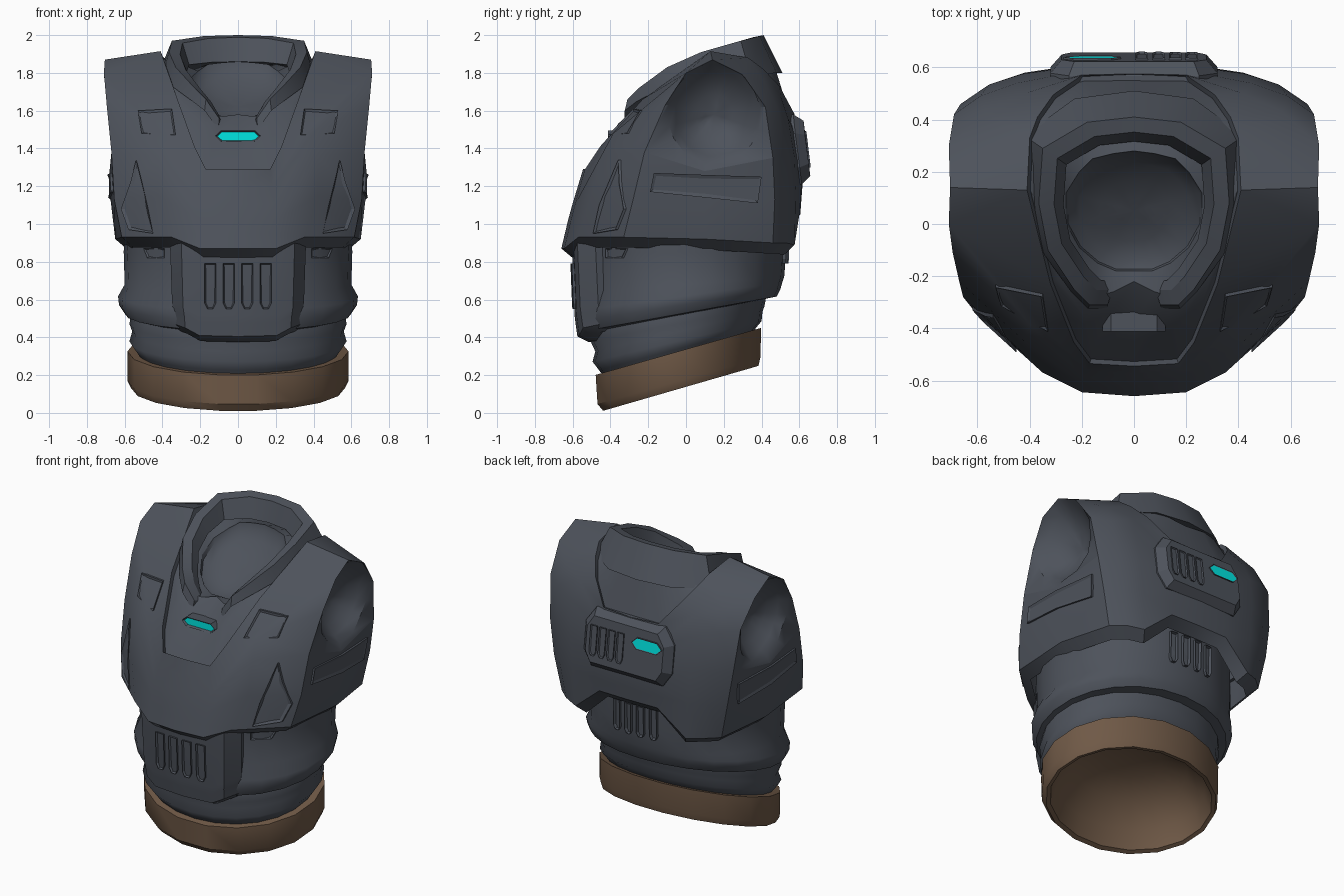
import bpy, bmesh, math
from mathutils import Vector as V
from mathutils.bvhtree import BVHTree

if "Cube" in bpy.data.objects:
    bpy.data.objects.remove(bpy.data.objects["Cube"])


def material(name, rgb):
    m = bpy.data.materials.new(name)
    m.diffuse_color = (*rgb, 1)
    m.use_nodes = True
    m.node_tree.nodes["Principled BSDF"].inputs["Base Color"].default_value = m.diffuse_color
    return m


ARMOUR = material("dark slate", (0.075, 0.085, 0.105))
BROWN = material("brown leather", (0.16, 0.10, 0.062))
CYAN = material("cyan light", (0.0, 0.90, 0.87))


def finish(name, bm, mats=(ARMOUR,), angle=28):
    bmesh.ops.recalc_face_normals(bm, faces=bm.faces)
    me = bpy.data.meshes.new(name)
    bm.to_mesh(me)
    bm.free()
    for m in mats:
        me.materials.append(m)
    ob = bpy.data.objects.new(name, me)
    bpy.context.collection.objects.link(ob)
    bpy.ops.object.select_all(action='DESELECT')
    ob.select_set(True)
    bpy.context.view_layer.objects.active = ob
    bpy.ops.object.shade_smooth_by_angle(angle=math.radians(angle))
    return ob


def loft(bm, rows, tips=(None, None), skip=lambda r, c: False, caps=False):
    """Quads between closed rings, with optional end points or end caps."""
    vs = [[bm.verts.new(p) for p in row] for row in rows]
    n = len(vs[0])
    for r in range(len(vs) - 1):
        for c in range(n):
            if not skip(r, c):
                d = (c + 1) % n
                bm.faces.new((vs[r][c], vs[r][d], vs[r + 1][d], vs[r + 1][c]))
    for row, tip in zip((vs[0], vs[-1]), tips):
        if tip:
            t = bm.verts.new(tip)
            for c in range(n):
                bm.faces.new((row[c], row[(c + 1) % n], t))
        elif caps:
            bm.faces.new(row)
    return vs


def full(half):
    """Half ring from front centre to back centre, mirrored to a full ring."""
    return [V(p) for p in half] + [V((-p[0], p[1], p[2])) for p in half[-2:0:-1]]


def resample(pts, n):
    out = []
    for i in range(n):
        t = i / (n - 1) * (len(pts) - 1)
        k = min(int(t), len(pts) - 2)
        out.append(V(pts[k]).lerp(V(pts[k + 1]), t - k))
    return out


def shrink(p, s, dz, cy=0.05):
    return V((p[0] * s, cy + (p[1] - cy) * s, p[2] + dz))


def panel(name, target, pts, look, h=0.01, inset=0.015, depth=-0.008, mat=None, flat=False):
    """Plate that follows the target surface, with an inset face."""
    me = target.data
    tree = BVHTree.FromPolygons([v.co for v in me.vertices], [p.vertices for p in me.polygons])
    look = V(look)
    hits = []
    for a, z in pts:
        o = V((a, 0, z)) if look.y else V((0, a, z))
        hit = tree.ray_cast(o - look * 3, look)[0]
        if hit:
            hits.append(hit)
    if len(hits) < 3:
        return None
    outer = [p - look * h for p in hits]
    if flat:
        front = min(p.y for p in outer)
        outer = [V((p.x, front, p.z)) for p in outer]
    bm = bmesh.new()
    vs = loft(bm, [[p + look * 0.02 for p in hits], outer], caps=True)
    bmesh.ops.recalc_face_normals(bm, faces=bm.faces)
    top = next(f for f in bm.faces if set(f.verts) == set(vs[1]))
    bmesh.ops.inset_region(bm, faces=[top], thickness=inset, depth=depth)
    if mat:
        top.material_index = 1
    return finish(name, bm, (ARMOUR, mat) if mat else (ARMOUR,), 20)


# Chest shell: columns from the bottom edge up to the neck opening
columns = [
    [(0, -.66, .87), (0, -.615, 1.06), (0, -.545, 1.29)],
    [(.2, -.645, .87), (.2, -.60, 1.06), (.17, -.535, 1.29)],
    [(.35, -.57, .93), (.42, -.50, 1.15), (.42, -.45, 1.36), (.4, -.385, 1.48), (.33, -.41, 1.46), (.23, -.455, 1.41)],
    [(.615, -.33, .93), (.655, -.28, 1.13), (.67, -.22, 1.38), (.695, -.11, 1.63), (.71, 0, 1.80), (.32, -.23, 1.66)],
    [(.65, .1, .92), (.675, .1, 1.13), (.68, .1, 1.28), (.69, .1, 1.6), (.705, .14, 1.87), (.41, .13, 1.915)],
    [(.58, .46, .90), (.63, .47, 1.13), (.665, .46, 1.35), (.69, .42, 1.62), (.71, .30, 1.79), (.40, .33, 1.88)],
    [(.50, .53, .90), (.54, .54, 1.13), (.555, .535, 1.35), (.59, .49, 1.60), (.57, .43, 1.73), (.37, .41, 1.82)],
    [(.4, .575, .89), (.42, .58, 1.13), (.43, .575, 1.35), (.45, .54, 1.56), (.42, .50, 1.68), (.31, .495, 1.73)],
    [(.21, .60, 1.05), (.2, .615, 1.25), (.2, .57, 1.59)],
    [(0, .605, 1.05), (0, .62, 1.25), (0, .575, 1.58)],
]
columns = [resample(c, 6) for c in columns]
rows = [full([c[r] for c in columns]) for r in range(6)]
lip = [shrink(p, .9, -.055, 0) for p in rows[0]]
neck_edge = [shrink(p, .97, -.03) for p in rows[5]]
ARM_COLS = (3, 4, 13, 14)
bm = bmesh.new()
grid = loft(bm, [lip] + rows + [neck_edge], skip=lambda r, c: r in (3, 4) and c in ARM_COLS)
for c in (4, 14):
    bm.verts.remove(grid[4][c])
bmesh.ops.recalc_face_normals(bm, faces=bm.faces)
bmesh.ops.triangulate(bm, faces=bm.faces)
shell = finish("chest_shell", bm, angle=35)

# Arm sockets: rounded smooth bowls sunk into the sides
for s in (1, -1):
    order = ((3, 2), (3, 3), (3, 4), (4, 4), (5, 4), (5, 3), (5, 2), (4, 2))
    corners = [columns[c][r] for c, r in order]
    rim = []
    for i, p in enumerate(corners):
        rim += [p, p.lerp(corners[(i + 1) % 8], .5)]
    rings = [rim]
    for k, dx in ((1, .015), (.85, .06), (.65, .11), (.4, .145), (.2, .16)):
        ring = []
        for p in rim:
            d = V((0, p.y - .15, p.z - 1.58)).normalized()
            ring.append(V((p.x * (.5 + .5 * k) + .69 * (.5 - .5 * k) - dx, .15 + d.y * .245 * k, 1.58 + d.z * .265 * k)))
        rings.append(ring)
    rings = [[V((s * p.x, p.y, p.z)) for p in ring] for ring in rings]
    bm = bmesh.new()
    loft(bm, rings, tips=(None, (s * .525, .15, 1.58)))
    finish("arm_socket", bm, angle=35)

# Neck yoke running into a smooth sunken neck floor
inner = full([(0, -.22, 1.58), (.08, -.26, 1.57), (.15, -.28, 1.58), (.27, -.2, 1.68), (.36, .06, 1.82),
              (.36, .28, 1.88), (.31, .37, 1.85), (.24, .44, 1.82), (.13, .48, 1.8), (0, .48, 1.79)])
hole = full([(0, -.18, 1.565), (.07, -.18, 1.565), (.14, -.15, 1.59), (.21, -.09, 1.635), (.26, .0, 1.70),
             (.26, .12, 1.765), (.21, .2, 1.81), (.16, .25, 1.845), (.08, .27, 1.855), (0, .28, 1.86)])
middle = [(p + q) / 2 + V((0, 0, .05 if q.y < -.21 else 0)) for p, q in zip(neck_edge, inner)]
floor = [[V((p.x * k, .05 + (p.y - .05) * k, p.z * k + 1.72 * (1 - k) - d)) for p in hole]
         for k, d in ((.97, .03), (.8, .065), (.5, .09), (.22, .10))]
bm = bmesh.new()
loft(bm, [neck_edge, middle, inner, hole] + floor, tips=(None, (0, .05, 1.62)))
yoke = finish("neck_yoke", bm, angle=35)

# Collar: wedge section swept around the neck, open at the front
path = [(.1, -.31, 1.56), (.17, -.31, 1.66), (.23, -.25, 1.72), (.33, -.1, 1.83), (.365, .08, 1.91),
        (.35, .29, 1.97), (.18, .39, 1.995), (0, .41, 2.0)]
path += [(-x, y, z) for x, y, z in path[-2::-1]]
sections = []
for p in path:
    t = (p[1] + .31) / .72
    sections.append([V(p), shrink(p, .84, -.012), shrink(p, .74, -.06 - .08 * t),
                     shrink(p, 1.04 + .24 * t ** 2, -.06 - .14 * t)])
bm = bmesh.new()
loft(bm, sections, caps=True)
finish("collar", bm)


def oval(rx, front, back, z, tilt=0, n=24, e=2.05):
    out = []
    for i in range(n):
        a = 2 * math.pi * i / n
        c, s = math.cos(a), math.sin(a)
        y = (front + back) / 2 + (back - front) / 2 * math.copysign(abs(s) ** (2 / e), s)
        out.append(V((rx * math.copysign(abs(c) ** (2 / e), c), y, z + tilt * y)))
    return out


# Abdomen with its padded lower roll
bm = bmesh.new()
loft(bm, [oval(*r) for r in ((.60, -.54, .53, 1.15), (.605, -.54, .53, .85), (.60, -.53, .52, .68, .08),
                             (.635, -.55, .51, .62, .14), (.63, -.55, .50, .575, .16),
                             (.60, -.53, .48, .53, .18), (.54, -.48, .42, .52, .2))])
abdomen = finish("abdomen", bm, angle=40)

# Soft undersuit folds
bm = bmesh.new()
loft(bm, [oval(*r) for r in ((.56, -.49, .43, .56, .2), (.575, -.505, .415, .48, .2), (.56, -.48, .405, .44, .24),
                             (.575, -.495, .40, .39, .24), (.545, -.46, .37, .35, .27), (.50, -.42, .34, .29, .28))])
finish("undersuit", bm, angle=60)

# Waist belt, hollow underneath
bm = bmesh.new()
loft(bm, [oval(*r, 18, 2.0) for r in ((.52, -.43, .35, .335, .284), (.585, -.485, .405, .337, .284),
                                      (.585, -.475, .40, .18, .284), (.565, -.445, .39, .138, .289),
                                      (.54, -.42, .365, .145, .289), (.50, -.39, .325, .25, .27),
                                      (.38, -.30, .24, .36, .22), (.2, -.17, .12, .41, .2))],
     tips=(None, (0, -.02, .42)))
finish("waist_belt", bm, (BROWN,), 35)

# Belly plate with a thick lower rim
belly_cols = [[(x, y, .9), (x * .97, y + .015, z + .13), (x * .95, y + .02, z + .09),
               (x * .93, y + .03, z + .02), (x * .9, y + .09, z - .01)]
              for x, y, z in ((.36, -.48, .45), (.30, -.575, .43), (.22, -.595, .39), (0, -.605, .385))]
belly_cols = belly_cols + [[(-x, y, z) for x, y, z in c] for c in belly_cols[-2::-1]]
bm = bmesh.new()
loft(bm, [c + [(c[-1][0] * .95, -.40, c[-1][2]), (c[0][0] * .95, -.40, .9)] for c in belly_cols], caps=True)
belly = finish("belly_plate", bm)

FRONT, BACK = (0, 1, 0), (0, -1, 0)


def slot(x, z0, z1, w=.024):
    return [(x - w, z1), (x + w, z1), (x + w, z0 + w), (x + w * .5, z0), (x - w * .5, z0), (x - w, z0 + w)]


def pill(x, z, w, h):
    return [(x - w, z), (x - w + h, z + h), (x + w - h, z + h), (x + w, z), (x + w - h, z - h), (x - w + h, z - h)]


# Belly and lower back vents
for i in range(4):
    x = -.147 + .098 * i
    panel("belly_vent", belly, slot(x, .55, .79, .03), FRONT, .012, .009, -.014)
    panel("lower_back_vent", abdomen, slot(x * .9, .79, .99), BACK, .02, .007, -.018)

# Back plate with vents and light
plate = panel("back_plate", shell, [(-.32, 1.30), (-.32, 1.48), (-.25, 1.58), (.25, 1.58), (.32, 1.48),
                                    (.32, 1.30), (.26, 1.21), (-.26, 1.21)], BACK, .01, .045, .05)
for i in range(4):
    panel("back_vent", plate, slot(.03 + .064 * i, 1.30, 1.49), BACK, .008, .007, -.008)
panel("back_light", plate, pill(-.16, 1.455, .11, .037), BACK, .008, .006, -.003, CYAN)

# Chest light in a hooded housing
panel("chest_light", yoke, pill(0, 1.465, .12, .031), FRONT, .004, .010, -.012, CYAN, True)

# Paired details: shoulder recess, chest vent, waist clip, side flap
for s in (1, -1):
    def m(pts):
        return [(s * x, z) for x, z in pts]
    panel("shoulder_recess", shell, m([(.35, 1.61), (.53, 1.60), (.51, 1.48), (.33, 1.47)]), FRONT, .012, .02, -.01)
    panel("chest_vent", shell, m([(.54, 1.34), (.57, 1.22), (.62, 1.08), (.58, .97), (.45, .95), (.48, 1.10)]),
          FRONT, .014, .025, -.014)
    panel("waist_clip", abdomen, m([(.39, .87), (.50, .87), (.48, .82), (.39, .82)]), FRONT, .012, .012, -.008)
    panel("side_flap", shell, [(-.19, 1.17), (.1, 1.14), (.38, 1.11), (.40, 1.25), (.1, 1.26), (-.17, 1.27)],
          (-s, 0, 0), .012, .02, -.006)
